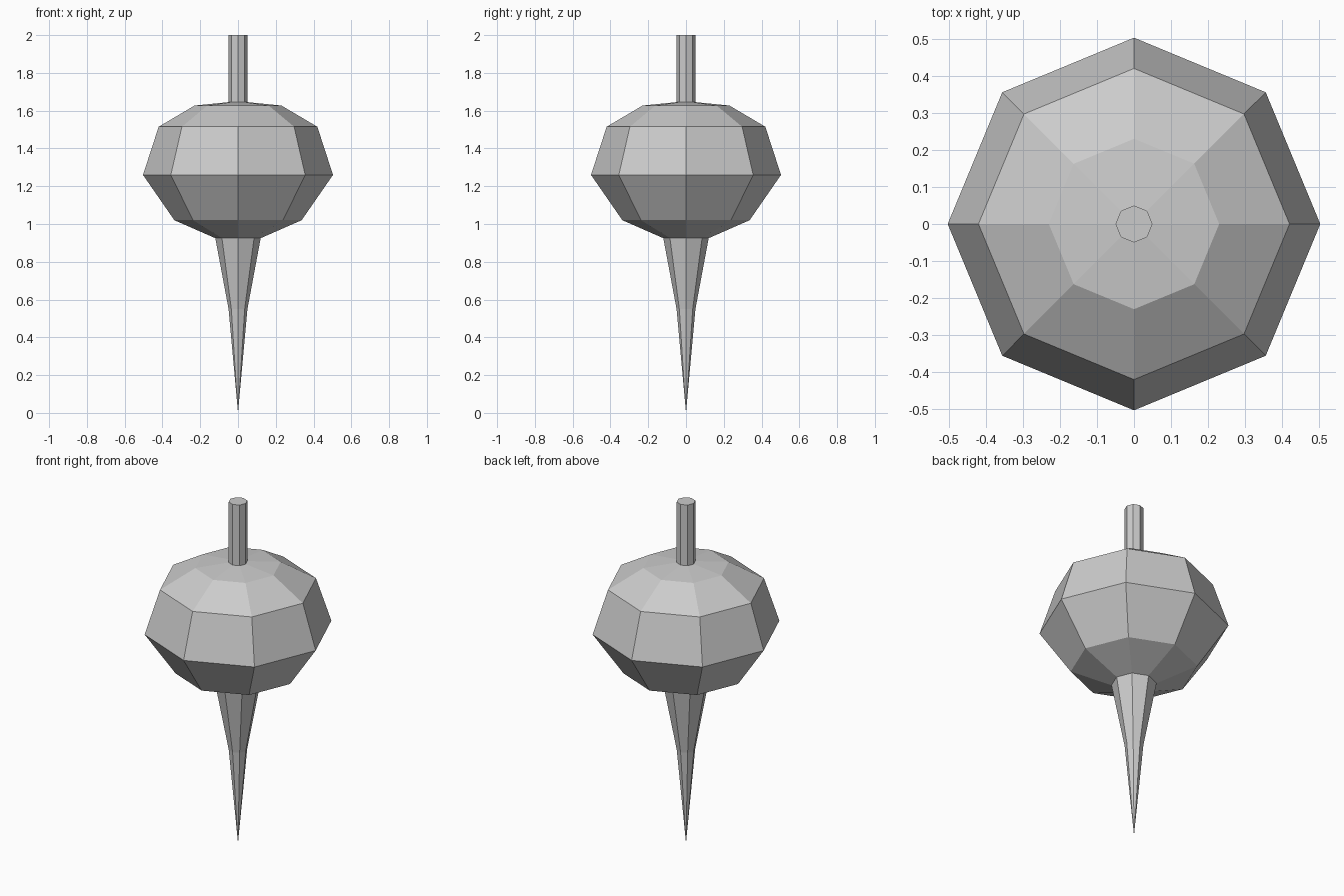
import bpy, bmesh
from math import cos, sin, tau

if "Cube" in bpy.data.objects:
    bpy.data.objects.remove(bpy.data.objects["Cube"])

SIDES = 8


def lathe(name, profile):
    """Spin (radius, z) points, bottom to top, into a faceted closed solid."""
    bm = bmesh.new()
    rings = []
    for r, z in profile:
        n = SIDES if r > 0 else 1
        rings.append([bm.verts.new((r * cos(tau * i / SIDES), r * sin(tau * i / SIDES), z))
                      for i in range(n)])
    for low, high in zip(rings, rings[1:]):
        for i in range(SIDES):
            j = (i + 1) % SIDES
            if len(low) == 1:
                bm.faces.new((low[0], high[j], high[i]))
            else:
                bm.faces.new((low[i], low[j], high[j], high[i]))
    if len(rings[-1]) > 1:
        bm.faces.new(rings[-1])
    bmesh.ops.recalc_face_normals(bm, faces=bm.faces)
    mesh = bpy.data.meshes.new(name)
    bm.to_mesh(mesh)
    bm.free()
    obj = bpy.data.objects.new(name, mesh)
    bpy.context.collection.objects.link(obj)
    return obj


# Whole spinning top: tapered spike, faceted bulb, thin stem
lathe("spinning_top", [
    (0, 0), (0.05, 0.55), (0.12, 0.925),           # spike
    (0.337, 1.02), (0.503, 1.26), (0.42, 1.515),   # bulb
    (0.23, 1.627), (0.05, 1.645),                  # shoulder
    (0.05, 2.0),                                   # stem
])
